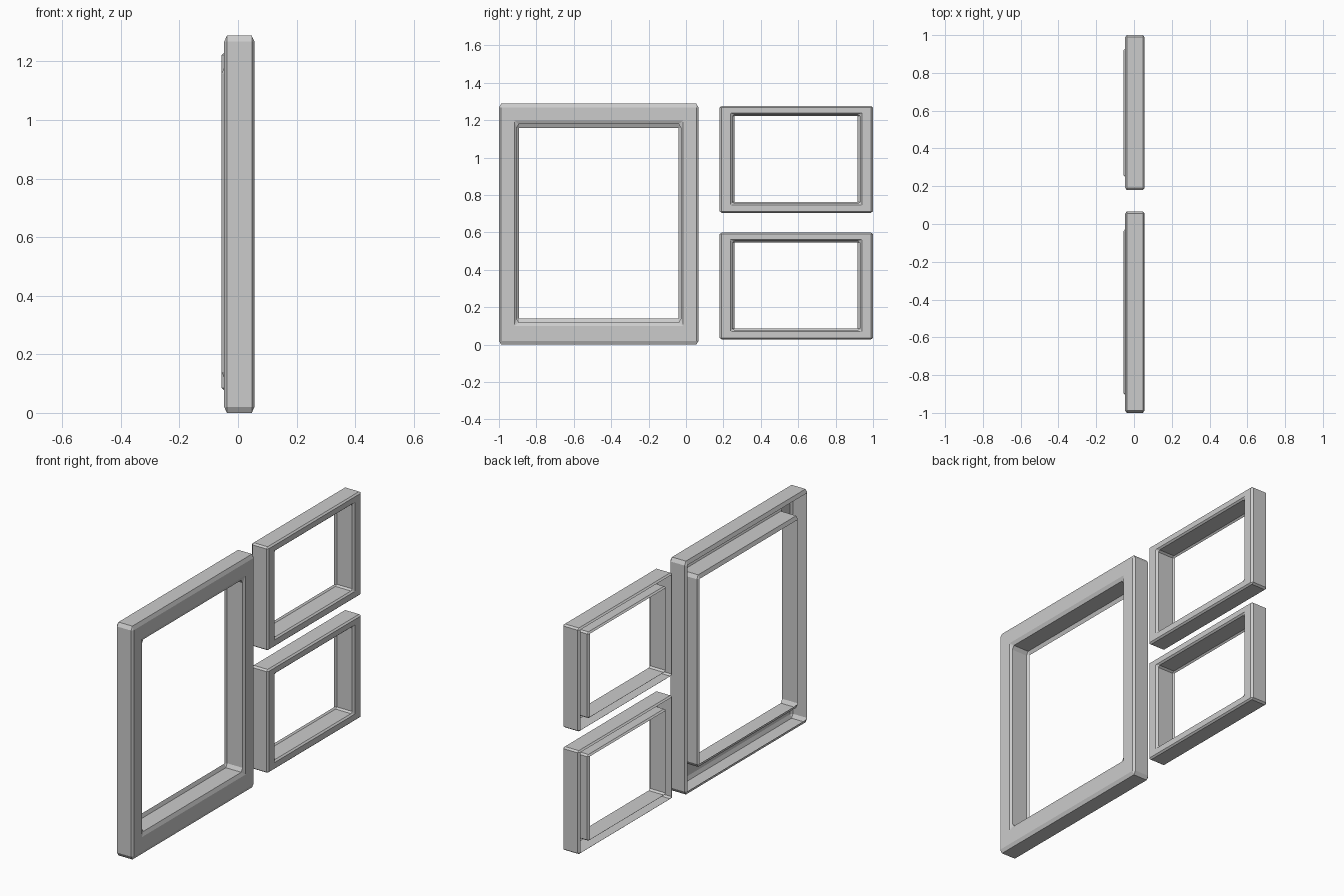
import bpy, bmesh

if "Cube" in bpy.data.objects:
    bpy.data.objects.remove(bpy.data.objects["Cube"])


def ring(y0, y1, z0, z1, x, cy=0.0, cz=0.0):
    """Corner-chamfered rectangle at depth x (eight points, paired at corners)."""
    return [(x, y0, z0 + cz), (x, y0 + cy, z0), (x, y1 - cy, z0), (x, y1, z0 + cz),
            (x, y1, z1 - cz), (x, y1 - cy, z1), (x, y0 + cy, z1), (x, y0, z1 - cz)]


def grow(rect, dy, dz):
    y0, y1, z0, z1 = rect
    return (y0 - dy, y1 + dy, z0 - dz, z1 + dz)


def frame(name, outer, hole, by, bz):
    """Hollow shell open at the back: bevelled outer wall, front face, inner sleeve."""
    front, back, lip, bx = 0.056, -0.047, -0.056, 0.009
    loops = [
        ring(*grow(outer, -by, -bz), back),             # outer back edge
        ring(*outer, back + bx, by, bz),                # outer wall
        ring(*outer, front - bx, by, bz),
        ring(*grow(outer, -by, -bz), front),            # front face
        ring(*grow(hole, by, bz), front),
        ring(*hole, front - bx, by, bz),                # inner sleeve
        ring(*hole, lip + bx, by, bz),
        ring(*grow(hole, -by, -bz), lip),               # turned-in lip
    ]
    bm = bmesh.new()
    rows = [[bm.verts.new(p) for p in loop] for loop in loops]
    for a, b in zip(rows, rows[1:]):
        for i in range(8):
            j = (i + 1) % 8
            bm.faces.new((a[i], a[j], b[j], b[i]))
    bmesh.ops.remove_doubles(bm, verts=bm.verts[:], dist=1e-5)
    bmesh.ops.recalc_face_normals(bm, faces=bm.faces[:])
    # make sure the front face points forward (+x)
    f = max(bm.faces, key=lambda f: f.calc_center_median().x)
    if f.normal.x < 0:
        bmesh.ops.reverse_faces(bm, faces=bm.faces[:])
    mesh = bpy.data.meshes.new(name)
    bm.to_mesh(mesh)
    bm.free()
    ob = bpy.data.objects.new(name, mesh)
    bpy.context.collection.objects.link(ob)


# Large portrait frame
frame("large_frame", (-1.0, 0.067, 0.0, 1.288), (-0.906, -0.027, 0.119, 1.179), 0.012, 0.02)

# Two stacked landscape frames
for name, z in (("small_frame_lower", 0.028), ("small_frame_upper", 0.705)):
    frame(name, (0.18, 1.0, z, z + 0.571), (0.248, 0.929, z + 0.049, z + 0.525), 0.011, 0.008)
